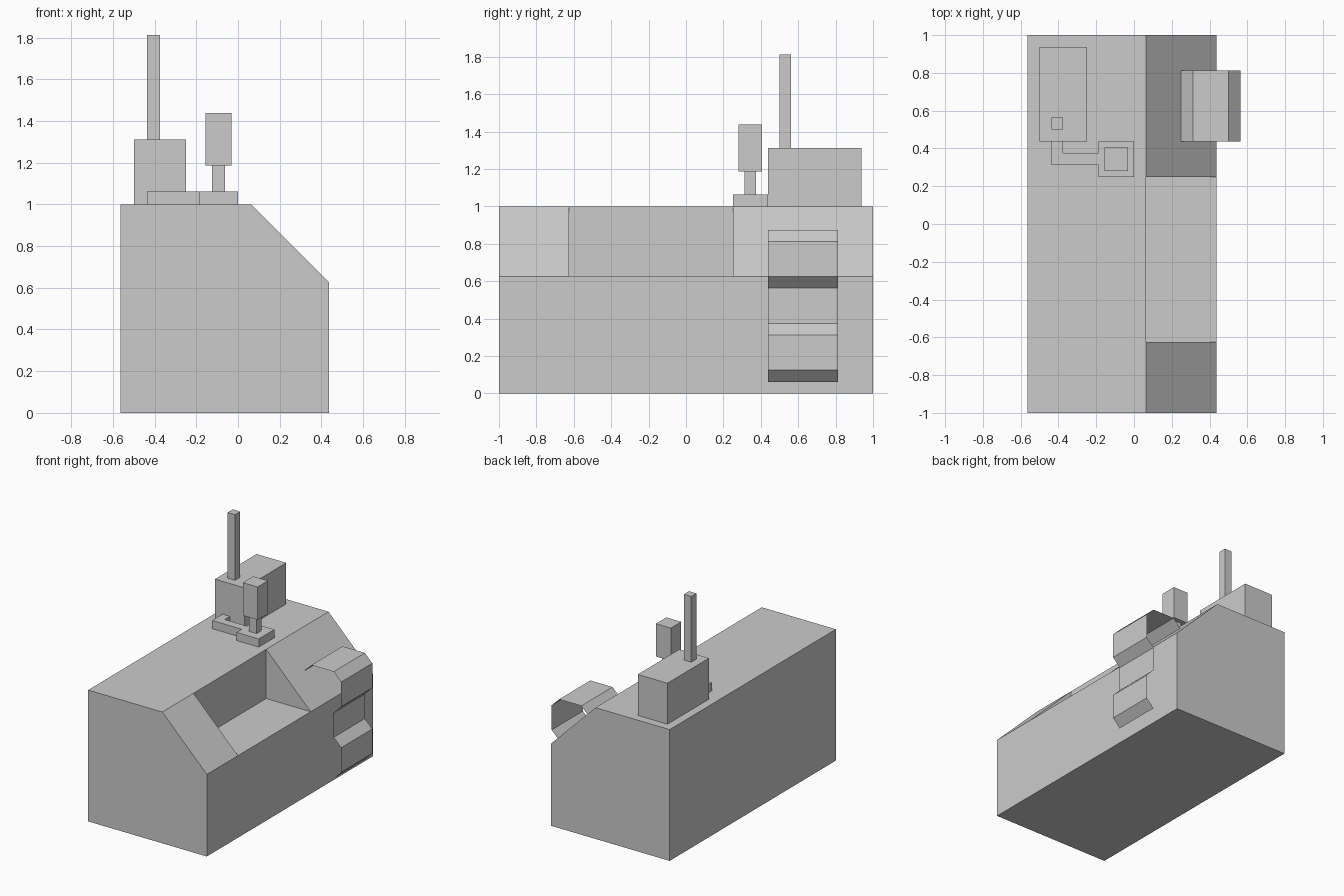
import bpy

if "Cube" in bpy.data.objects:
    bpy.data.objects.remove(bpy.data.objects["Cube"])

U = 1 / 16  # the model sits on a 1/16 unit grid


def make_object(name, verts, faces):
    mesh = bpy.data.meshes.new(name)
    mesh.from_pydata(verts, [], faces)
    mesh.update()
    obj = bpy.data.objects.new(name, mesh)
    bpy.context.collection.objects.link(obj)
    return obj


def prism(name, profile, lo, hi, axis="y", closed=True):
    """Extrude a counter-clockwise 2D profile (grid units) along y or z."""
    n = len(profile)
    if axis == "y":
        verts = [(a * U, d * U, b * U) for d in (lo, hi) for a, b in profile]
    else:
        verts = [(a * U, b * U, d * U) for d in (lo, hi) for a, b in profile]
    faces = [(i, (i + 1) % n, n + (i + 1) % n, n + i)
             for i in range(n if closed else n - 1)]
    if closed:
        faces += [tuple(reversed(range(n))), tuple(range(n, 2 * n))]
    if axis == "y":
        faces = [f[::-1] for f in faces]
    return make_object(name, verts, faces)


def box(name, x0, x1, y0, y1, z0, z1):
    return prism(name, [(x0, y0), (x1, y0), (x1, y1), (x0, y1)], z0, z1, "z")


# Main block with a sloped front edge and a recess cut into the slope
body = prism("building_body", [(-9, 0), (7, 0), (7, 10), (1, 16), (-9, 16)], -16, 16)
cutter = box("recess_cutter", 1, 10, -10, 4, 10, 20)
cutter.hide_render = True
cutter.hide_viewport = False
cut = body.modifiers.new("recess", "BOOLEAN")
cut.operation = "DIFFERENCE"
cut.solver = "EXACT"
cut.object = cutter
bpy.context.view_layer.objects.active = body
bpy.ops.object.modifier_apply(modifier=cut.name)
bpy.data.objects.remove(cutter)

# Roof housing with its mast
box("roof_housing", -8, -4, 7, 15, 16, 21)
box("mast", -7, -6, 8, 9, 21, 29)

# Vent on a base plate, with an elbow pipe leading to the housing
box("vent_base", -3, 0, 4, 7, 16, 17)
box("vent_post", -2, -1, 5, 6, 17, 19)
box("vent_head", -2.5, -0.5, 4.5, 6.5, 19, 23)
prism("elbow_pipe", [(-7, 5), (-3, 5), (-3, 6), (-6, 6), (-6, 7), (-7, 7)], 16, 17, "z")

# Thin folded sheet hanging over the slope, open at its ends
sheet = [(8, 1), (9, 2), (9, 5), (8, 6), (8, 9), (9, 10), (9, 13), (8, 14), (5, 14), (4, 13)]
prism("hanging_sheet", sheet, 7, 13, closed=False)
